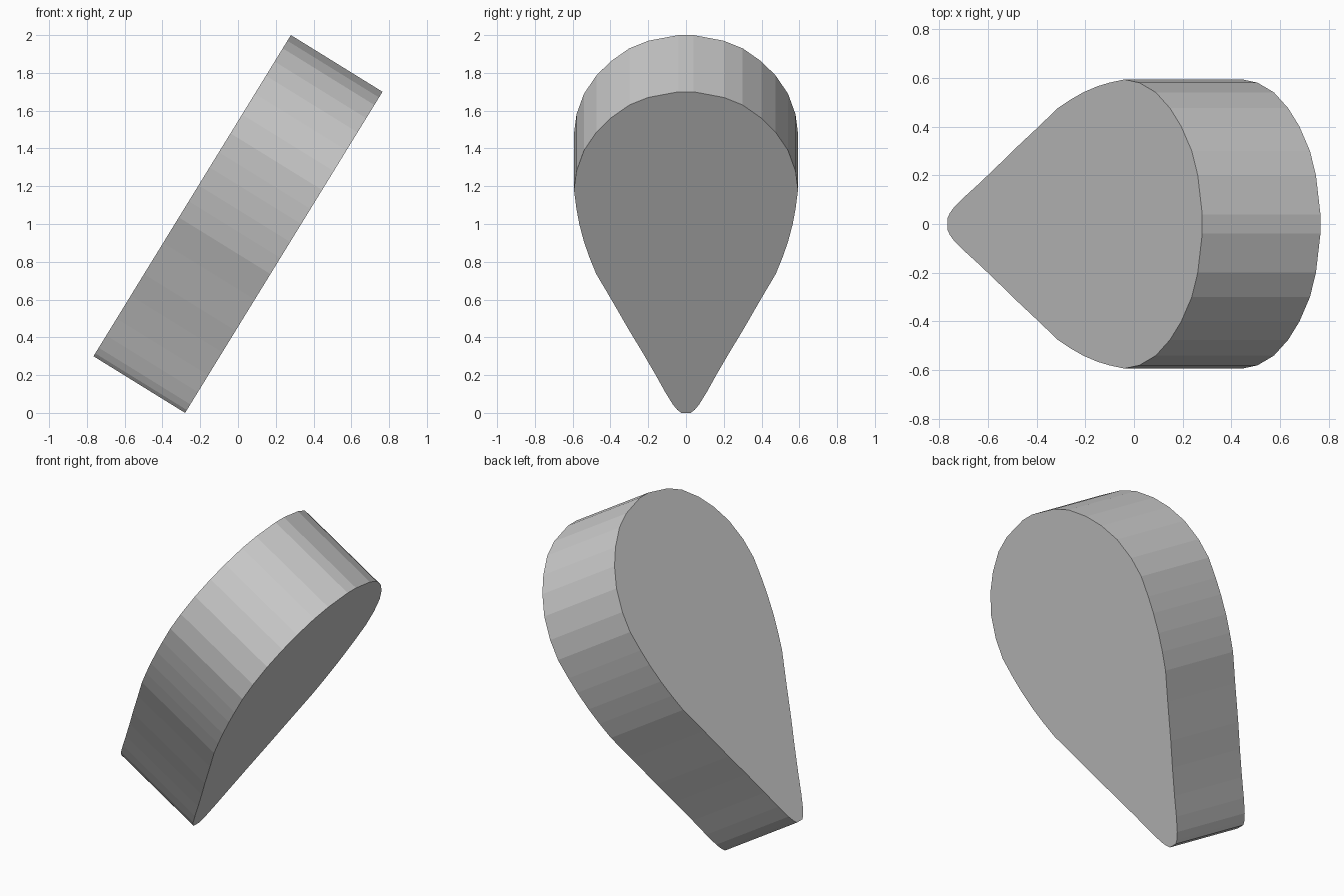
import bpy, bmesh
from mathutils import Vector

if "Cube" in bpy.data.objects:
    bpy.data.objects.remove(bpy.data.objects["Cube"])

# Half outline of the teardrop: (half width, height along the leaning front face)
HALF = [(0.025, 0.0), (0.045, 0.015), (0.07, 0.045), (0.11, 0.11), (0.16, 0.20),
        (0.23, 0.32), (0.30, 0.435), (0.395, 0.60), (0.475, 0.735), (0.51, 0.82),
        (0.54, 0.905), (0.565, 1.0), (0.58, 1.08), (0.593, 1.18), (0.58, 1.28),
        (0.54, 1.39), (0.475, 1.485), (0.40, 1.56), (0.30, 1.63), (0.20, 1.67),
        (0.04, 1.70)]
FOOT_X = -0.28                        # bottom tip of the front face
LEAN = (0.765 - FOOT_X) / 1.70        # x travelled per unit of height
THICKNESS = Vector((-0.485, 0, 0.30))

# Mirror the outline and lay it on the leaning plane
outline = HALF + [(-y, z) for y, z in reversed(HALF)]
bm = bmesh.new()
face = bm.faces.new([bm.verts.new((FOOT_X + z * LEAN, y, z)) for y, z in outline])

# Extrude into a thick slab
result = bmesh.ops.extrude_face_region(bm, geom=[face], use_keep_orig=True)
new_verts = [g for g in result["geom"] if isinstance(g, bmesh.types.BMVert)]
bmesh.ops.translate(bm, verts=new_verts, vec=THICKNESS)
bmesh.ops.recalc_face_normals(bm, faces=bm.faces)

mesh = bpy.data.meshes.new("teardrop_slab")
bm.to_mesh(mesh)
bm.free()
slab = bpy.data.objects.new("teardrop_slab", mesh)
bpy.context.collection.objects.link(slab)
